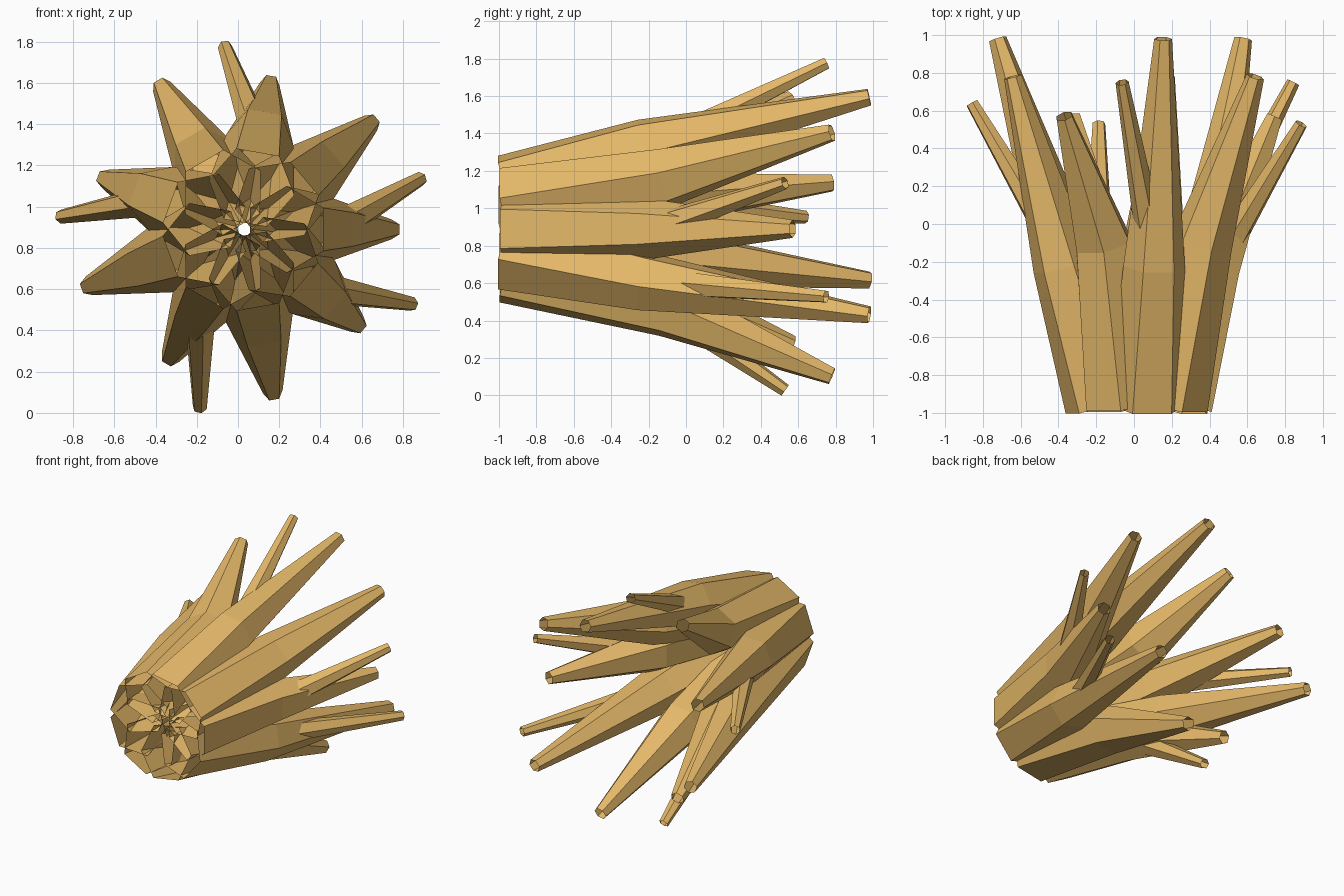
import bpy, bmesh
from math import cos, sin, radians, pi
from mathutils import Vector

if "Cube" in bpy.data.objects:
    bpy.data.objects.remove(bpy.data.objects["Cube"])

CX, CZ = 0.03, 0.89  # axis of the bundle, running along y

mat = bpy.data.materials.new("tan")
mat.diffuse_color = (0.78, 0.48, 0.14, 1)
mat.use_nodes = True
mat.node_tree.nodes["Principled BSDF"].inputs["Base Color"].default_value = mat.diffuse_color


def polar(deg, r, y):
    a = radians(deg)
    return Vector((CX + r * cos(a), y, CZ + r * sin(a)))


def hex_tube(name, pts, radii, deg):
    """Open six-sided tapered tube with a flat side facing away from the axis."""
    out = Vector((cos(radians(deg)), 0, sin(radians(deg))))
    bm = bmesh.new()
    rings = []
    for i, (p, r) in enumerate(zip(pts, radii)):
        d = Vector()
        if i > 0:
            d += (p - pts[i - 1]).normalized()
        if i < len(pts) - 1:
            d += (pts[i + 1] - p).normalized()
        d.normalize()
        u = (out - d * out.dot(d)).normalized()
        v = d.cross(u)
        rings.append([bm.verts.new(p + r * (cos(a) * u + sin(a) * v))
                      for a in (pi / 6 + k * pi / 3 for k in range(6))])
    for a, b in zip(rings, rings[1:]):
        for k in range(6):
            n = (k + 1) % 6
            bm.faces.new((a[k], a[n], b[n], b[k]))
    me = bpy.data.meshes.new(name)
    bm.to_mesh(me)
    bm.free()
    me.materials.append(mat)
    ob = bpy.data.objects.new(name, me)
    bpy.context.collection.objects.link(ob)


tip_y = (0.57, 0.78, 0.98)
knee_r = (0.39, 0.43, 0.44)
side_y = (0.53, 0.75, 0.64)

for i in range(9):
    deg = 40 * i
    odd = i % 2
    # main tube: wide mouth, knee, narrow tip
    hex_tube(f"main_tube_{i + 1}",
             [polar(deg, 0.205, -0.95),
              polar(deg, knee_r[i % 3], -0.10 if odd else -0.22),
              polar(deg, 0.80 if odd else 0.715, tip_y[i % 3])],
             (0.21, 0.165, 0.048), deg)
    # thin side shoot on every other tube
    if not odd:
        hex_tube(f"side_shoot_{i // 2 + 1}",
                 [polar(deg + 2, 0.46, -0.13),
                  polar(deg + 16, 0.89, side_y[(i // 2) % 3])],
                 (0.08, 0.035), deg + 16)
